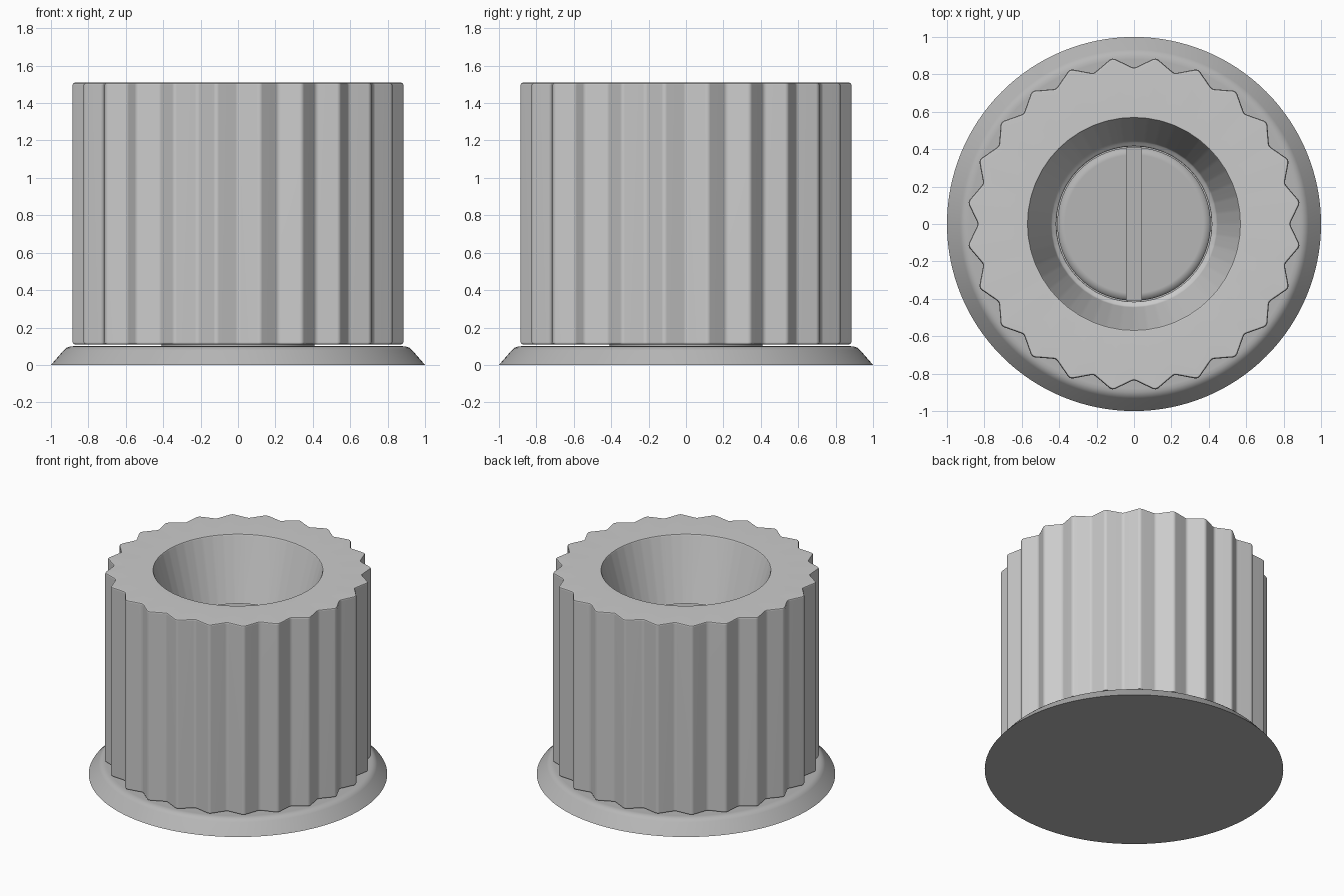
import bpy, bmesh
from math import cos, sin, tau, radians

if "Cube" in bpy.data.objects:
    bpy.data.objects.remove(bpy.data.objects["Cube"])

TEETH = 24


def make_object(name, bm, smooth=True):
    bmesh.ops.remove_doubles(bm, verts=bm.verts, dist=1e-5)
    bmesh.ops.recalc_face_normals(bm, faces=bm.faces)
    mesh = bpy.data.meshes.new(name)
    bm.to_mesh(mesh)
    bm.free()
    ob = bpy.data.objects.new(name, mesh)
    bpy.context.collection.objects.link(ob)
    if smooth:
        shade(ob)
    return ob


def shade(ob):
    bpy.ops.object.select_all(action='DESELECT')
    ob.select_set(True)
    bpy.context.view_layer.objects.active = ob
    bpy.ops.object.shade_smooth_by_angle(angle=radians(32))


def bridge(bm, a, b):
    n = len(a)
    for i in range(n):
        j = (i + 1) % n
        bm.faces.new((a[i], a[j], b[j], b[i]))


# Fluted knob: star-shaped outer rings lofted into a round tapered bore
tooth = [(0, .836), (.06, .840), (.44, .888), (.5, .892), (.56, .888), (.94, .840)]
outline = [((k + f) / TEETH * tau, r) for k in range(TEETH) for f, r in tooth]

bm = bmesh.new()


def ring(z, inset=None, radius=None):
    return [bm.verts.new(((radius or r - inset) * cos(a),
                          (radius or r - inset) * sin(a), z)) for a, r in outline]


rings = [ring(z, inset=i) for i, z in
         ((.012, .11), (.004, .113), (0, .122), (0, 1.497), (.004, 1.506), (.012, 1.51))]
rings += [ring(z, radius=r) for r, z in
          ((.575, 1.51), (.569, 1.507), (.564, 1.498),
           (.446, 1.06), (.438, 1.047), (.425, 1.04), (.416, 1.03), (.415, .11))]
for a, b in zip(rings, rings[1:] + rings[:1]):
    bridge(bm, a, b)
knob = make_object("fluted_knob", bm)
knob.modifiers.new("weighted", 'WEIGHTED_NORMAL').keep_sharp = True

# Base flange and central shaft, turned as one profile
profile = [(1, 0), (.932, .078), (.918, .091), (.90, .098), (.88, .1), (.41, .1),
           (.41, 1.06), (.40, 1.075), (.37, 1.09)]
N = 128
bm = bmesh.new()
loops = [[bm.verts.new((r * cos(i * tau / N), r * sin(i * tau / N), z))
          for i in range(N)] for r, z in profile]
for a, b in zip(loops, loops[1:]):
    bridge(bm, a, b)
bm.faces.new(loops[0])
bm.faces.new(loops[-1])
base = make_object("base_and_shaft", bm, smooth=False)
grey = bpy.data.materials.new("grey")
grey.diffuse_color = (.47, .47, .47, 1)
grey.use_nodes = True
grey.node_tree.nodes["Principled BSDF"].inputs["Base Color"].default_value = grey.diffuse_color
base.data.materials.append(grey)

# Screwdriver slot across the shaft top
bm = bmesh.new()
bmesh.ops.create_cube(bm, size=1)
bmesh.ops.scale(bm, vec=(.08, 1, .2), verts=bm.verts)
bmesh.ops.translate(bm, vec=(0, 0, 1.09), verts=bm.verts)
cutter = make_object("slot_cutter", bm, smooth=False)
cutter.hide_render = True
cut = base.modifiers.new("slot", 'BOOLEAN')
cut.operation = 'DIFFERENCE'
cut.solver = 'EXACT'
cut.object = cutter
bpy.context.view_layer.objects.active = base
bpy.ops.object.modifier_apply(modifier=cut.name)
bpy.data.objects.remove(cutter)
shade(base)
base.modifiers.new("weighted", 'WEIGHTED_NORMAL').keep_sharp = True
